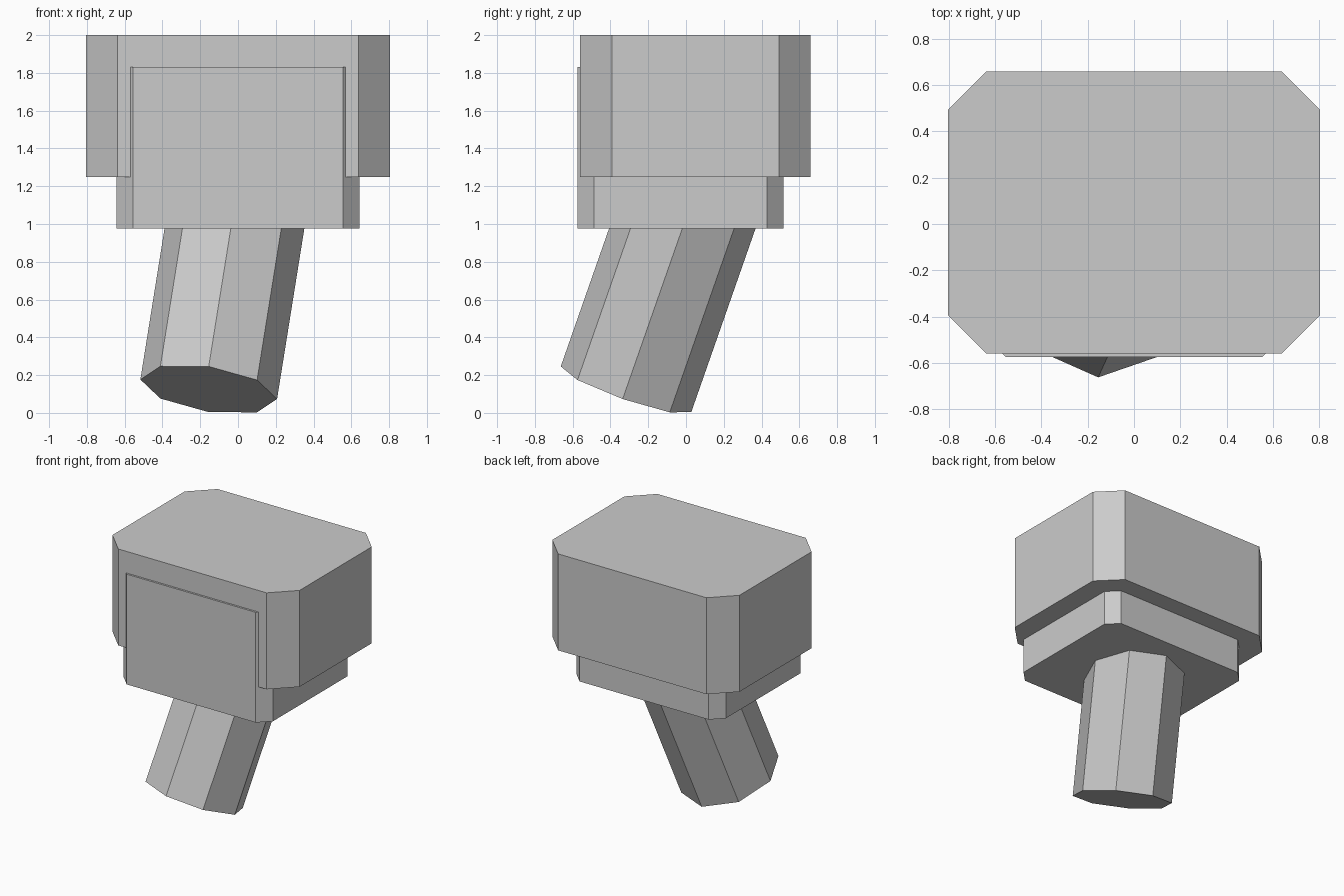
import bpy, bmesh, math
from mathutils import Matrix, Vector

if "Cube" in bpy.data.objects:
    bpy.data.objects.remove(bpy.data.objects["Cube"])

grey = bpy.data.materials.new("light grey")
grey.diffuse_color = (0.6, 0.6, 0.6, 1.0)
grey.use_nodes = True
grey.node_tree.nodes["Principled BSDF"].inputs["Base Color"].default_value = grey.diffuse_color


def finish(name, bm):
    bmesh.ops.recalc_face_normals(bm, faces=bm.faces)
    mesh = bpy.data.meshes.new(name)
    bm.to_mesh(mesh)
    bm.free()
    mesh.materials.append(grey)
    obj = bpy.data.objects.new(name, mesh)
    bpy.context.collection.objects.link(obj)
    return obj


def chamfered_block(name, half_x, y0, y1, z0, z1, chamfer):
    """Box whose four upright edges are cut at 45 degrees."""
    bm = bmesh.new()
    size = Matrix.Diagonal((2 * half_x, y1 - y0, z1 - z0, 1))
    place = Matrix.Translation((0, (y0 + y1) / 2, (z0 + z1) / 2))
    bmesh.ops.create_cube(bm, size=1, matrix=place @ size)
    upright = [e for e in bm.edges
               if abs(e.verts[0].co.z - e.verts[1].co.z) > 0.01]
    bmesh.ops.bevel(bm, geom=upright, offset=chamfer, segments=1,
                    affect='EDGES')
    return finish(name, bm)


# Wide upper block and the narrower block set into it
chamfered_block("upper_block", 0.805, -0.56, 0.66, 1.25, 2.0, 0.167)
chamfered_block("lower_block", 0.642, -0.575, 0.515, 0.975, 1.832, 0.087)

# Leaning eight-sided stem, with its top buried in the lower block
axis = Vector((0.16, 0.35, 1)).normalized()
back = Vector((0, 1, -0.35)).normalized()
side = back.cross(axis)
foot = Vector((-0.155, -0.3175, 0.125))
length, radius = 1.2, 0.366
bm = bmesh.new()
ring = []
for i in range(8):
    a = i * math.pi / 4
    ring.append(bm.verts.new(
        foot + radius * (math.cos(a) * side + math.sin(a) * back)))
base = bm.faces.new(ring)
top = bmesh.ops.extrude_face_region(bm, geom=[base], use_keep_orig=True)
bmesh.ops.translate(bm, vec=axis * length,
                    verts=[v for v in top["geom"]
                           if isinstance(v, bmesh.types.BMVert)])
finish("leaning_stem", bm)
